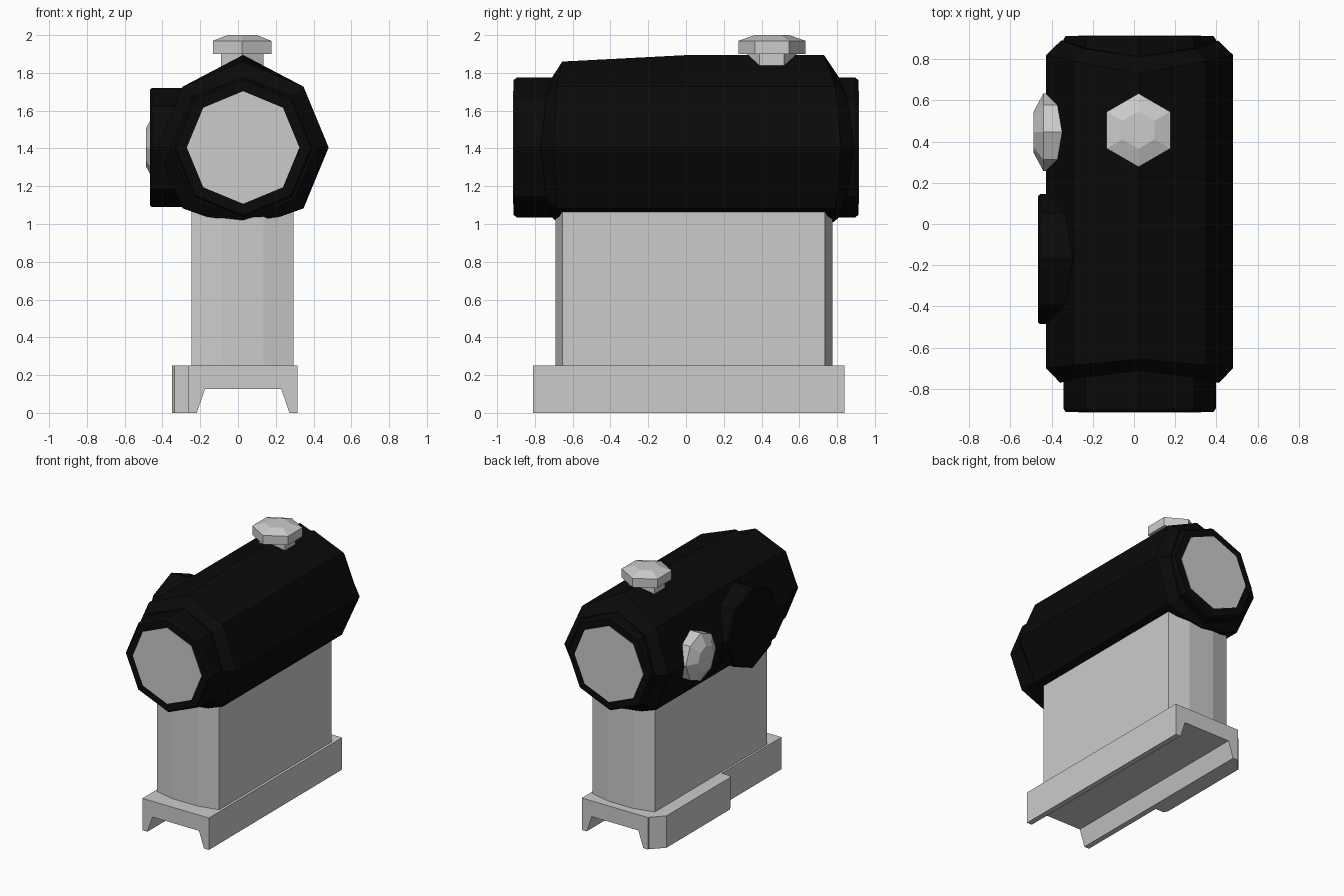
import bpy
import bmesh
from math import cos, sin, pi
from mathutils import Vector

cube = bpy.data.objects.get("Cube")
if cube:
    bpy.data.objects.remove(cube)

CX, CZ = 0.027, 1.405  # optical axis


def material(name, value):
    m = bpy.data.materials.new(name)
    m.use_nodes = True
    colour = (value, value, value, 1)
    m.diffuse_color = colour
    m.node_tree.nodes["Principled BSDF"].inputs["Base Color"].default_value = colour
    return m


BLACK = material("matte black", 0.003)
GREY = material("light grey", 0.6)


def loft(name, rings, mat):
    """Join equal-length rings of points into a closed flat-shaded solid."""
    bm = bmesh.new()
    loops = [[bm.verts.new(p) for p in ring] for ring in rings]
    n = len(loops[0])
    for a, b in zip(loops, loops[1:]):
        for i in range(n):
            j = (i + 1) % n
            bm.faces.new((a[i], a[j], b[j], b[i]))
    bm.faces.new(loops[0])
    bm.faces.new(loops[-1])
    bmesh.ops.recalc_face_normals(bm, faces=bm.faces)
    mesh = bpy.data.meshes.new(name)
    bm.to_mesh(mesh)
    bm.free()
    mesh.materials.append(mat)
    obj = bpy.data.objects.new(name, mesh)
    bpy.context.collection.objects.link(obj)
    return obj


def turned(name, centre, axis, sides, profile, mat):
    """Polygonal turned part; profile holds (offset along axis, radius)."""
    axis = Vector(axis)
    u = Vector((0, 1, 0)) if axis.y == 0 else Vector((0, 0, 1))
    v = axis.cross(u)
    c = Vector(centre)
    angles = [2 * pi * i / sides for i in range(sides)]
    rings = [[c + axis * h + (u * cos(a) + v * sin(a)) * r for a in angles]
             for h, r in profile]
    return loft(name, rings, mat)


def body_ring(top, diag, side, low, bottom):
    """Mirrored housing section from (half width, height, y) points."""
    right = [diag, side, (diag[0], -diag[1], diag[2]), low]
    half = [top] + right + [bottom] + [(-x, z, y) for x, z, y in reversed(right)]
    return [(CX + x, y, CZ + z) for x, z, y in half]


def section(y, top):
    return body_ring((0, top, y), (0.32, 0.322, y), (0.453, 0, y),
                     (0.2, -0.365, y), (0, -0.395, y))


# Main housing with scalloped, chamfered ends
loft("housing", [
    body_ring((0, 0.37, -0.71), (0.27, 0.27, -0.74), (0.385, 0, -0.77),
              (0.16, -0.31, -0.72), (0, -0.37, -0.71)),
    body_ring((0, 0.455, -0.655), (0.32, 0.322, -0.685), (0.453, 0, -0.70),
              (0.2, -0.365, -0.69), (0, -0.395, -0.68)),
    section(0.02, 0.49),
    body_ring((0, 0.49, 0.73), (0.32, 0.322, 0.79), (0.453, 0, 0.82),
              (0.2, -0.365, 0.79), (0, -0.395, 0.78)),
    body_ring((0, 0.37, 0.81), (0.27, 0.27, 0.85), (0.38, 0, 0.89),
              (0.16, -0.31, 0.83), (0, -0.37, 0.81)),
], BLACK)

# Inner tube and its two lenses
turned("tube", (CX, 0, CZ), (0, 1, 0), 8,
       [(-0.912, 0.358), (-0.895, 0.37), (0.895, 0.37), (0.912, 0.358)], BLACK)
for name, s in (("front_lens", -1), ("rear_lens", 1)):
    turned(name, (CX, s * 0.91, CZ), (0, s, 0), 8, [(0, 0.298), (0.005, 0.298)], GREY)

# Battery cap and adjustment knobs
turned("side_cap", (0, -0.17, CZ), (-1, 0, 0), 8,
       [(0.2, 0.316), (0.455, 0.316), (0.465, 0.306)], BLACK)
turned("side_knob", (0, 0.445, CZ), (-1, 0, 0), 8,
       [(0.3, 0.187), (0.44, 0.187), (0.487, 0.1)], GREY)
turned("top_knob_stem", (0.022, 0.455, 0), (0, 0, 1), 6,
       [(1.78, 0.13), (1.92, 0.13)], GREY)
turned("top_knob", (0.022, 0.455, 0), (0, 0, 1), 6,
       [(1.90, 0.178), (1.97, 0.178), (2.0, 0.09)], GREY)


def prism(name, outline, z0, z1, mat):
    return loft(name, [[(x, y, z) for x, y in outline] for z in (z0, z1)], mat)


# Mount pillar with faceted ends
prism("pillar", [(-0.245, -0.655), (-0.085, -0.692), (0.135, -0.692), (0.295, -0.655),
                 (0.295, 0.735), (0.135, 0.775), (-0.085, 0.775), (-0.245, 0.735)],
      0.24, 1.12, GREY)

# Rail base, a channel profile run front to back
half = [(0.288, 0.25), (0.288, 0), (0.245, 0), (0.202, 0.127)]
channel = half + [(-x, z) for x, z in reversed(half)]
loft("rail_base", [[(CX + x, y, z) for x, z in channel] for y in (-0.81, 0.84)], GREY)

# Clamp bar on the right of the base
prism("clamp", [(-0.255, 0.84), (-0.35, 0.74), (-0.35, -0.04), (-0.335, -0.07),
                (-0.255, -0.07)], 0, 0.25, GREY)
